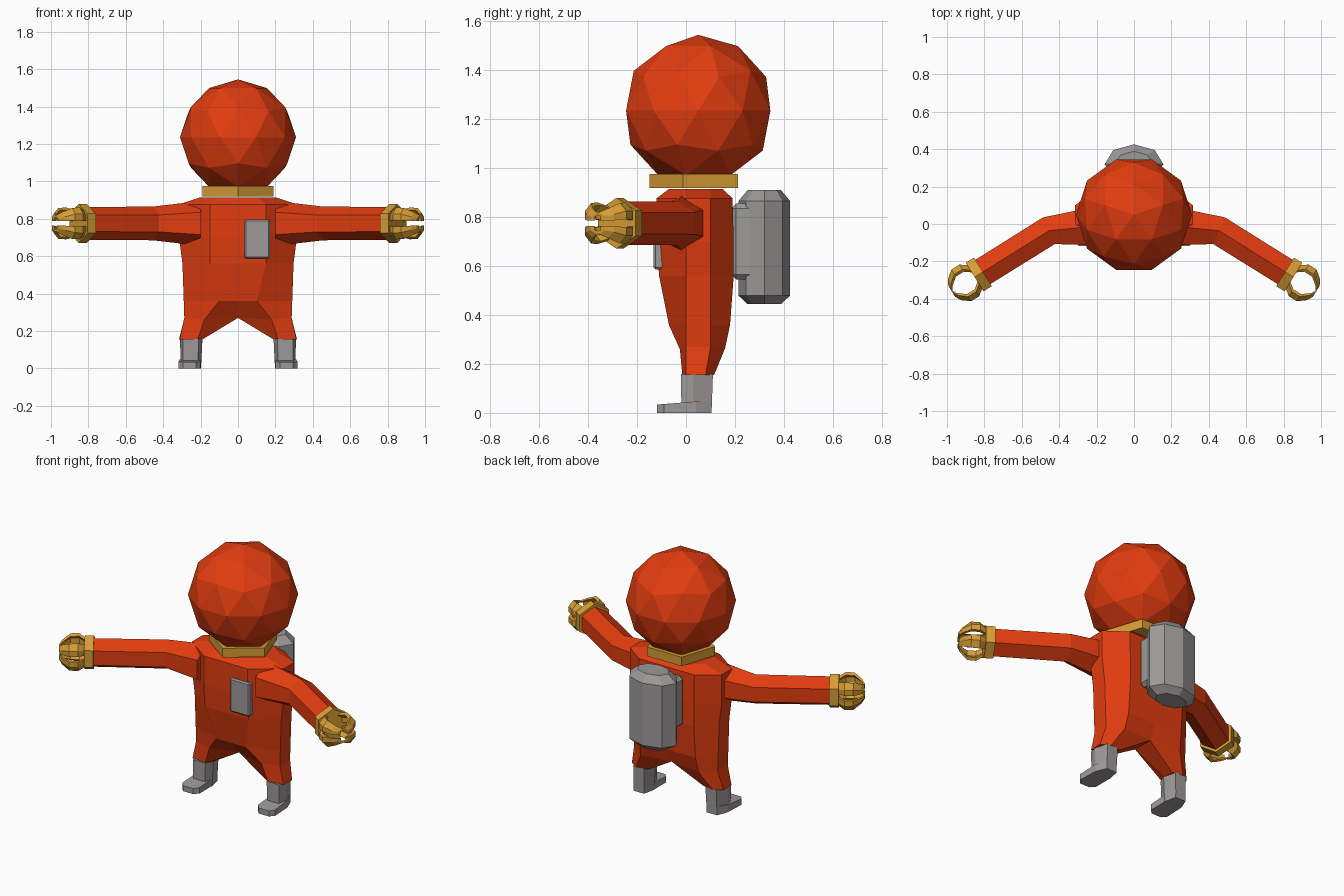
import bpy, bmesh, math
from mathutils import Vector, Matrix

if "Cube" in bpy.data.objects:
    bpy.data.objects.remove(bpy.data.objects["Cube"])


def material(name, rgb):
    m = bpy.data.materials.new(name)
    m.diffuse_color = (*rgb, 1)
    m.use_nodes = True
    m.node_tree.nodes["Principled BSDF"].inputs["Base Color"].default_value = m.diffuse_color
    return m


SUIT = material("orange_suit", (0.76, 0.046, 0.005))
GOLD = material("gold_trim", (0.68, 0.34, 0.035))
GREY = material("grey_gear", (0.34, 0.32, 0.32))


def finish(bm, name, mat, mirror=False):
    bmesh.ops.recalc_face_normals(bm, faces=bm.faces)
    me = bpy.data.meshes.new(name)
    bm.to_mesh(me)
    bm.free()
    me.materials.append(mat)
    ob = bpy.data.objects.new(name, me)
    bpy.context.collection.objects.link(ob)
    if mirror:
        ob.modifiers.new("Mirror", 'MIRROR').use_mirror_merge = False
    return ob


def loft(name, rings, mat, mirror=False, caps=(True, True)):
    """Skin a stack of rings that have equal point counts."""
    bm = bmesh.new()
    vs = [[bm.verts.new(p) for p in r] for r in rings]
    n = len(vs[0])
    for a, b in zip(vs, vs[1:]):
        for i in range(n):
            j = (i + 1) % n
            bm.faces.new((a[i], a[j], b[j], b[i]))
    if caps[0]:
        bm.faces.new(vs[0])
    if caps[1]:
        bm.faces.new(vs[-1])
    return finish(bm, name, mat, mirror)


def ngon(c, rx, ry, n, start=0.0):
    """Horizontal polygon around c."""
    return [(c[0] + rx * math.cos(start + i * math.tau / n),
             c[1] + ry * math.sin(start + i * math.tau / n), c[2]) for i in range(n)]


def box(name, lo, hi, mat, bevel=0.0):
    bm = bmesh.new()
    lo, hi = Vector(lo), Vector(hi)
    bmesh.ops.create_cube(bm, size=1, matrix=Matrix.Translation((lo + hi) / 2)
                          @ Matrix.Diagonal((*(hi - lo), 1)))
    if bevel:
        bmesh.ops.bevel(bm, geom=bm.edges[:], offset=bevel, segments=1, affect='EDGES')
    return finish(bm, name, mat)


# Faceted helmet
bm = bmesh.new()
bmesh.ops.create_icosphere(bm, subdivisions=2, radius=0.31,
                           matrix=Matrix.Translation((0, 0.05, 1.235)) @ Matrix.Rotation(math.pi / 2, 4, 'Z'))
finish(bm, "helmet", SUIT)

# Five-sided collar with a point at the front
loft("collar", [ngon((0, 0.05, z), 0.2, 0.2, 5, -math.pi / 2) for z in (0.92, 0.976)], GOLD)


# Torso: eight-sided sections
def section(z, hx, a, yf, yb, b=0.19):
    b = min(b, hx * 0.7)
    return [(-a, yf, z), (a, yf, z), (hx, 0, z), (hx, 0.1, z),
            (b, yb, z), (-b, yb, z), (-hx, 0.1, z), (-hx, 0, z)]


loft("torso", [section(0.915, 0.2, 0.1, -0.07, 0.15),
               section(0.877, 0.315, 0.15, -0.12, 0.19),
               section(0.70, 0.315, 0.15, -0.12, 0.195),
               section(0.56, 0.297, 0.15, -0.11, 0.195),
               section(0.36, 0.29, 0.1, -0.07, 0.18)], SUIT, caps=(True, False))

# Trouser legs, splitting at the crotch
loft("trouser_leg", [
    [(0, -0.07, 0.36), (0.1, -0.07, 0.36), (0.29, 0, 0.36), (0.29, 0.1, 0.36), (0.19, 0.18, 0.36), (0, 0.18, 0.36)],
    [(0, 0.01, 0.27), (0.18, -0.025, 0.26), (0.287, 0, 0.27), (0.287, 0.1, 0.27), (0.2, 0.16, 0.265), (0, 0.14, 0.27)],
    [(0.19, 0.03, 0.155), (0.215, -0.015, 0.155), (0.312, 0, 0.155), (0.315, 0.08, 0.155),
     (0.26, 0.115, 0.155), (0.19, 0.1, 0.155)]], SUIT, True, (False, True))

# Boots: shank and flat foot
shank = [(0.19, 0.03), (0.21, -0.02), (0.295, -0.02), (0.31, 0.03), (0.285, 0.11), (0.21, 0.11)]
loft("boot_shank", [[(x, y, 0.158) for x, y in shank],
                    [(x * 0.9 + 0.027, y * 0.95, 0.0) for x, y in shank]], GREY, True)
sole = [(0.2, -0.09), (0.225, -0.118), (0.295, -0.118), (0.318, -0.09),
        (0.312, 0.04), (0.285, 0.105), (0.215, 0.105), (0.2, 0.04)]
loft("boot_foot", [[(x, y, 0) for x, y in sole],
                   [(x, y, 0.034 + 0.08 * (y + 0.118)) for x, y in sole]], GREY, True)

# Arms: six-sided tubes bent forward at the elbow
ZA = 0.775


def hexagon(x, y, r, ang):
    px, py = -math.sin(ang), math.cos(ang)
    out = []
    for i in range(6):
        t = math.pi / 2 + i * math.pi / 3
        c = r * math.cos(t)
        out.append((x + px * c, y + py * c, ZA + r * math.sin(t)))
    return out


AIM = math.radians(-32)
loft("arm", [hexagon(0.2, -0.01, 0.12, 0),
             hexagon(0.455, -0.036, 0.09, AIM * 0.75),
             hexagon(0.83, -0.27, 0.088, AIM)], SUIT, True)

# Wrist cuffs
fwd = Vector((math.cos(AIM), math.sin(AIM), 0))
side = Vector((-fwd.y, fwd.x, 0))
wrist = Vector((0.83, -0.27, ZA))
ends = [wrist + fwd * s for s in (-0.026, 0.026)]
loft("wrist_cuff", [hexagon(p.x, p.y, 0.104, AIM) for p in ends], GOLD, True)

# Claw fingers: (forward, sideways, inner height, outer height), two per side
claw = [(0.02, 0.07, 0.012, 0.07), (0.06, 0.1, 0.016, 0.085), (0.11, 0.1, 0.016, 0.083),
        (0.153, 0.066, 0.012, 0.06), (0.17, 0.035, 0.012, 0.045)]
for sy, a in ((1, "rear"), (-1, "front")):
    for sz, b in ((1, "upper"), (-1, "lower")):
        rings = []
        for f, s, z0, z1 in claw:
            def pt(s_, z_, f_=f):
                return wrist + fwd * f_ + side * (sy * s_) + Vector((0, 0, sz * z_))
            zm = (z0 + z1) / 2
            rings.append([pt(s, z0), pt(s, zm), pt(s - 0.03, z1),
                          pt(s - 0.045, z1 - 0.012), pt(s - 0.022, zm), pt(s - 0.022, z0)])
        loft(f"{b}_{a}_finger", rings, GOLD, True)

# Backpack with chamfered ends, and its mounting plate
loft("backpack", [ngon((0, 0.32, z), 0.157 * k, 0.106 * k, 8)
                  for z, k in ((0.445, 0.65), (0.48, 1), (0.865, 1), (0.91, 0.65))], GREY)
box("backpack_mount", (-0.12, 0.185, 0.545), (0.12, 0.29, 0.855), GREY, 0.02)

# Chest control panel
box("chest_panel", (0.035, -0.132, 0.587), (0.17, -0.065, 0.795), GREY, 0.008)
